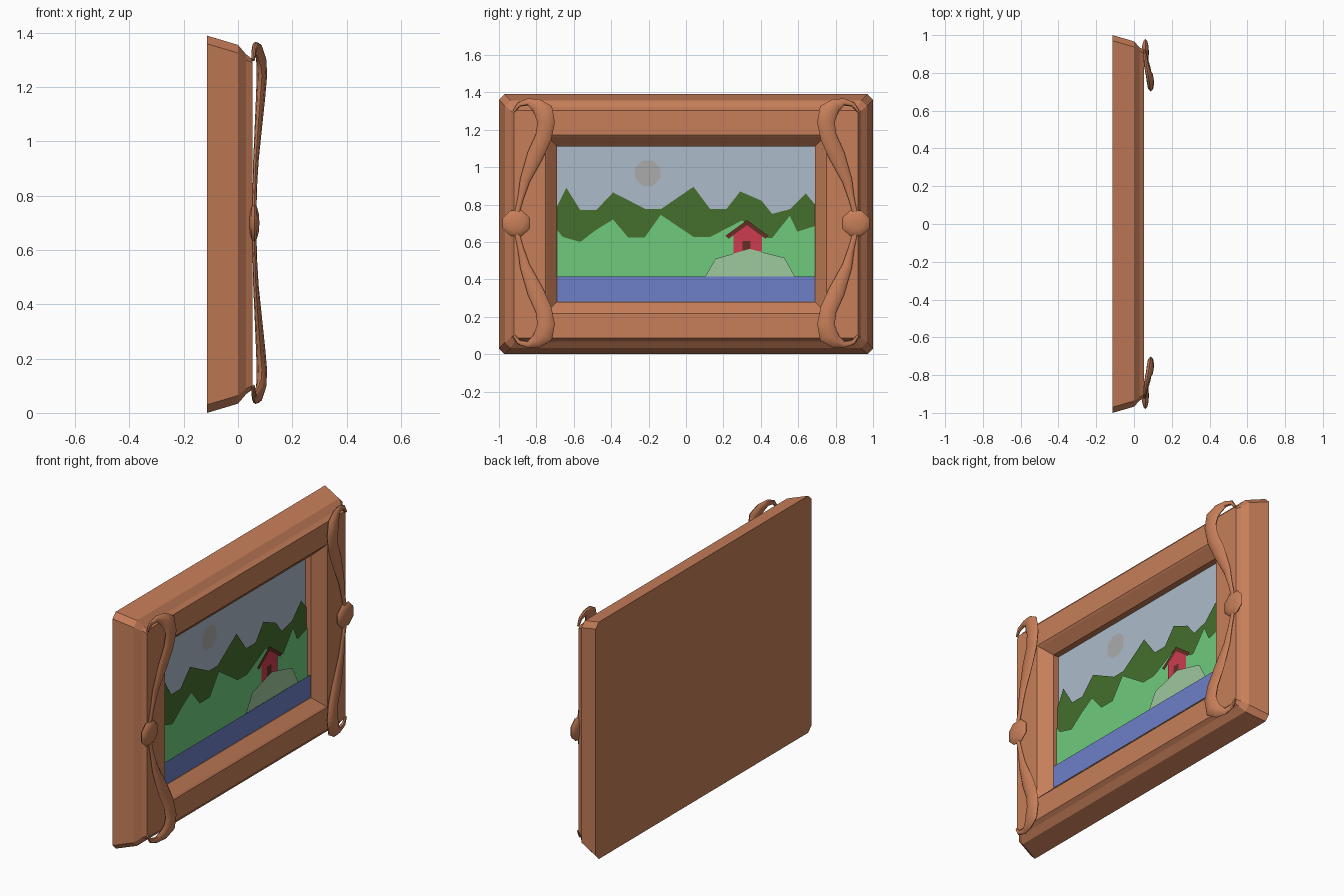
import bpy, bmesh, math
from mathutils import Vector

if "Cube" in bpy.data.objects:
    bpy.data.objects.remove(bpy.data.objects["Cube"])

MID = 0.695  # mid height of the frame


def material(name, rgb):
    m = bpy.data.materials.new(name)
    m.diffuse_color = (*rgb, 1)
    m.use_nodes = True
    m.node_tree.nodes["Principled BSDF"].inputs["Base Color"].default_value = m.diffuse_color
    return m


def finish(name, bm, mat, smooth=False):
    me = bpy.data.meshes.new(name)
    bm.to_mesh(me)
    bm.free()
    ob = bpy.data.objects.new(name, me)
    bpy.context.collection.objects.link(ob)
    me.materials.append(mat)
    if smooth:
        bpy.ops.object.select_all(action='DESELECT')
        ob.select_set(True)
        bpy.context.view_layer.objects.active = ob
        bpy.ops.object.shade_smooth_by_angle(angle=math.radians(40))
    return ob


def loft(rings):
    """Skin a list of closed point rings and cap both ends."""
    bm = bmesh.new()
    rows = [[bm.verts.new(p) for p in r] for r in rings]
    n = len(rows[0])
    for a, b in zip(rows, rows[1:]):
        for i in range(n):
            j = (i + 1) % n
            bm.faces.new((a[i], a[j], b[j], b[i]))
    bm.faces.new(rows[0])
    bm.faces.new(rows[-1])
    bmesh.ops.remove_doubles(bm, verts=bm.verts, dist=1e-5)
    bmesh.ops.recalc_face_normals(bm, faces=bm.faces)
    return bm


def sheet(name, x, pts, mat):
    """Flat picture layer facing +x."""
    bm = bmesh.new()
    f = bm.faces.new([bm.verts.new((x, y, z)) for y, z in pts])
    f.normal_update()
    if f.normal.x < 0:
        f.normal_flip()
    finish(name, bm, mat)


wood = material("wood", (0.57, 0.21, 0.10))
sky = material("sky_blue", (0.42, 0.50, 0.60))
grey = material("moon_grey", (0.41, 0.41, 0.41))
dark = material("dark_green", (0.058, 0.162, 0.026))
light = material("light_green", (0.156, 0.597, 0.202))
pale = material("pale_green", (0.337, 0.578, 0.337))
blue = material("water_blue", (0.153, 0.212, 0.578))
red = material("house_red", (0.61, 0.045, 0.08))
brown = material("roof_brown", (0.127, 0.03, 0.017))


# Frame: stepped moulding with chamfered outer corners
def frame_ring(x, hy, hz, c):
    ring = []
    for sy, sz in ((1, 1), (-1, 1), (-1, -1), (1, -1)):
        a = (x, sy * hy, MID + sz * (hz - c))
        b = (x, sy * (hy - c), MID + sz * hz)
        ring += [a, b] if sy * sz > 0 else [b, a]
    return ring


profile = [(-0.114, 1.0, 0.695, 0.03), (0.0, 0.967, 0.661, 0.03),
           (0.03, 0.935, 0.626, 0.02), (0.053, 0.92, 0.609, 0.015),
           (0.053, 0.752, 0.478, 0), (0.045, 0.742, 0.468, 0),
           (-0.01, 0.69, 0.416, 0), (-0.05, 0.69, 0.416, 0)]
finish("frame", loft([frame_ring(*p) for p in profile]), wood)

# Picture layers, back to front
sheet("sky", -0.046, [(-.69, .28), (.69, .28), (.69, 1.111), (-.69, 1.111)], sky)
sheet("moon", -0.042, [(-.205 + .073 * math.cos((k + .5) * math.pi / 4),
                        .967 + .073 * math.sin((k + .5) * math.pi / 4))
                       for k in range(8)], grey)
far = [(-.69, .79), (-.64, .89), (-.565, .77), (-.48, .77), (-.39, .865),
       (-.215, .775), (-.135, .775), (.04, .895), (.13, .775), (.215, .775),
       (.29, .87), (.405, .82), (.46, .75), (.555, .775), (.64, .86), (.69, .80)]
near = [(-.69, .665), (-.66, .627), (-.565, .60), (-.48, .665), (-.39, .72),
        (-.31, .625), (-.22, .625), (-.135, .745), (.04, .627), (.13, .627),
        (.30, .715), (.44, .62), (.46, .62), (.555, .74), (.595, .655), (.69, .685)]
sheet("far_hills", -0.038, far + [(.69, .30), (-.69, .30)], dark)
sheet("near_hills", -0.031, near + [(.69, .30), (-.69, .30)], light)
sheet("house", -0.026, [(.255, .48), (.405, .48), (.405, .65), (.325, .71),
                        (.255, .65)], red)
sheet("door", -0.024, [(.303, .50), (.345, .50), (.345, .605), (.303, .605)], brown)
sheet("roof", -0.023, [(.21, .633), (.325, .717), (.44, .633), (.425, .617),
                       (.325, .69), (.228, .617)], brown)
sheet("mound", -0.018, [(.10, .41), (.157, .51), (.34, .563), (.527, .515),
                        (.585, .41)], pale)
sheet("water", -0.011, [(-.69, .281), (.69, .281), (.69, .415), (-.69, .415)], blue)

# Ribbon loops: path of (y, height above knot, x, half width, half thickness)
RZ = 0.70
path = [(.91, .03, .060, .012, .008), (.885, .13, .062, .016, .008),
        (.861, .23, .066, .027, .010), (.805, .365, .076, .044, .014),
        (.762, .46, .083, .044, .017), (.748, .54, .088, .047, .019),
        (.762, .60, .086, .052, .019), (.80, .632, .076, .036, .016),
        (.845, .648, .064, .019, .012), (.895, .635, .059, .013, .009),
        (.92, .600, .056, .007, .006)]


def ribbon(sy, sz):
    pts = [Vector((x, y, z)) for y, z, x, _, _ in path]
    rings = []
    for i, p in enumerate(pts):
        t = pts[min(i + 1, len(pts) - 1)] - pts[max(i - 1, 0)]
        t.x = 0
        t.normalize()
        side = Vector((0, t.z, -t.y))
        ring = []
        for k in range(8):
            a = k * math.pi / 4
            q = p + side * path[i][3] * math.cos(a)
            q.x += path[i][4] * math.sin(a)
            ring.append((q.x, sy * q.y, RZ + sz * q.z))
        rings.append(ring)
    return loft(rings)


for sy, side in ((-1, "left"), (1, "right")):
    for sz, end in ((1, "upper"), (-1, "lower")):
        finish(f"ribbon_{side}_{end}", ribbon(sy, sz), wood, True)
    # Knot between the two loops
    bm = bmesh.new()
    bmesh.ops.create_uvsphere(bm, u_segments=8, v_segments=6, radius=1)
    for v in bm.verts:
        a, b, c = v.co
        u, w = (a * math.cos(.39) - b * math.sin(.39), a * math.sin(.39) + b * math.cos(.39))
        v.co = (0.06 + 0.019 * c, sy * (0.908 + 0.078 * u), RZ + 0.074 * w)
    bmesh.ops.recalc_face_normals(bm, faces=bm.faces)
    finish(f"knot_{side}", bm, wood, True)
